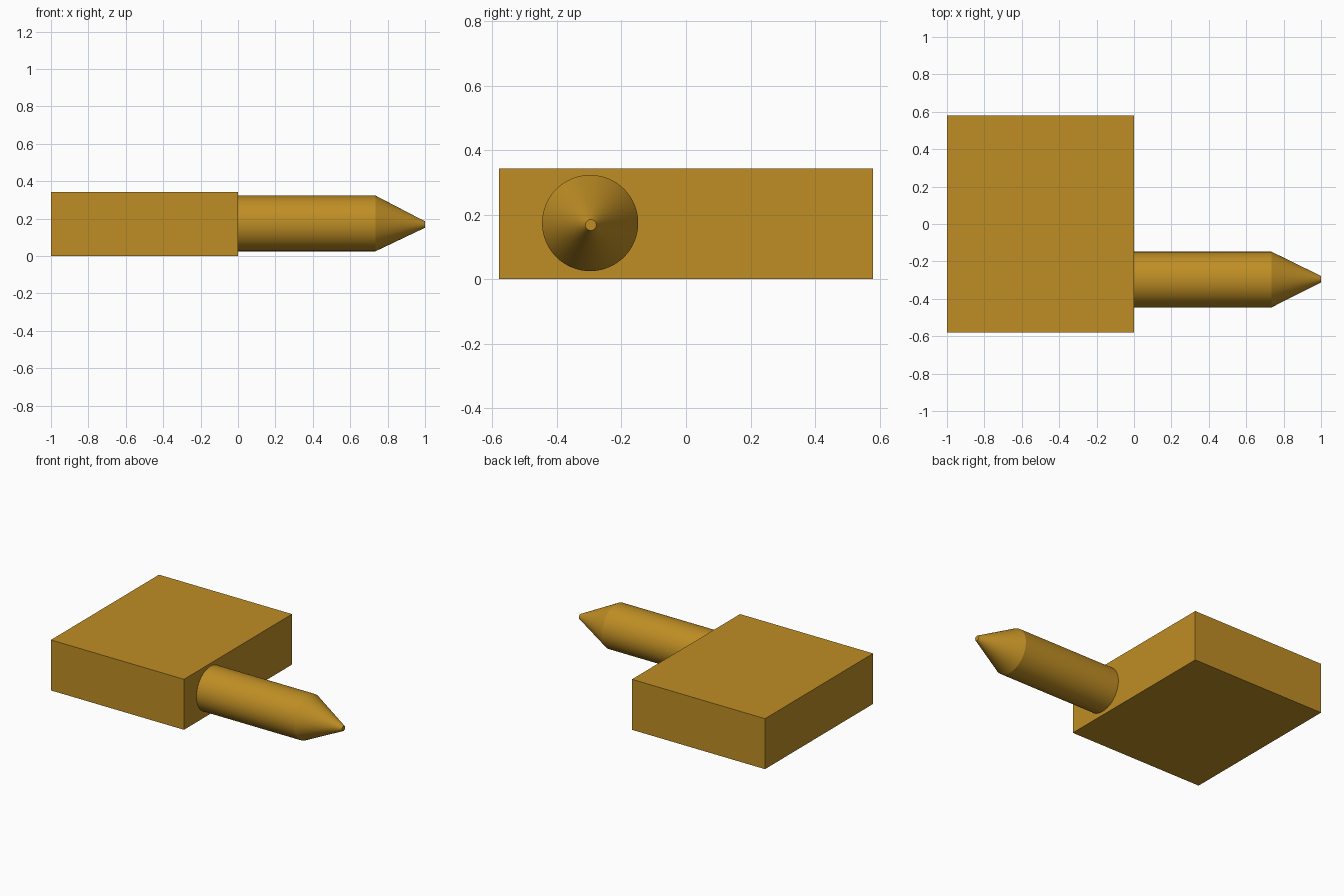
import bpy
import bmesh
import math

cube = bpy.data.objects.get("Cube")
if cube:
    bpy.data.objects.remove(cube, do_unlink=True)

# One golden brown for everything
gold = bpy.data.materials.new("golden_brown")
gold.use_nodes = True
colour = (0.52, 0.27, 0.018, 1.0)
gold.diffuse_color = colour
gold.node_tree.nodes["Principled BSDF"].inputs["Base Color"].default_value = colour


def add_object(name, bm):
    bmesh.ops.recalc_face_normals(bm, faces=bm.faces)
    mesh = bpy.data.meshes.new(name)
    bm.to_mesh(mesh)
    bm.free()
    mesh.materials.append(gold)
    obj = bpy.data.objects.new(name, mesh)
    bpy.context.collection.objects.link(obj)
    return obj


# Rectangular base block
bm = bmesh.new()
bmesh.ops.create_cube(bm, size=1.0)
bmesh.ops.scale(bm, vec=(1.0, 1.16, 0.343), verts=bm.verts)
bmesh.ops.translate(bm, vec=(-0.5, 0.0, 0.1715), verts=bm.verts)
add_object("base_block", bm)

# Round pin with a tapered, slightly off-centre blunt tip:
# each section is x, y centre, z centre, radius
sections = [(0.0, -0.297, 0.174, 0.149),
            (0.735, -0.297, 0.174, 0.149),
            (1.0, -0.295, 0.168, 0.017)]
SIDES = 64
bm = bmesh.new()
rings = []
for x, y, z, r in sections:
    angles = [2 * math.pi * i / SIDES for i in range(SIDES)]
    rings.append([bm.verts.new((x, y + r * math.cos(a), z + r * math.sin(a))) for a in angles])
for a, b in zip(rings, rings[1:]):
    for i in range(SIDES):
        j = (i + 1) % SIDES
        bm.faces.new((a[i], a[j], b[j], b[i]))
bm.faces.new(rings[0])
bm.faces.new(rings[-1])
pin = add_object("pointed_pin", bm)

# Smooth round surfaces, crisp shoulder and tip edges
bpy.ops.object.select_all(action='DESELECT')
pin.select_set(True)
bpy.context.view_layer.objects.active = pin
bpy.ops.object.shade_smooth_by_angle(angle=math.radians(20))
